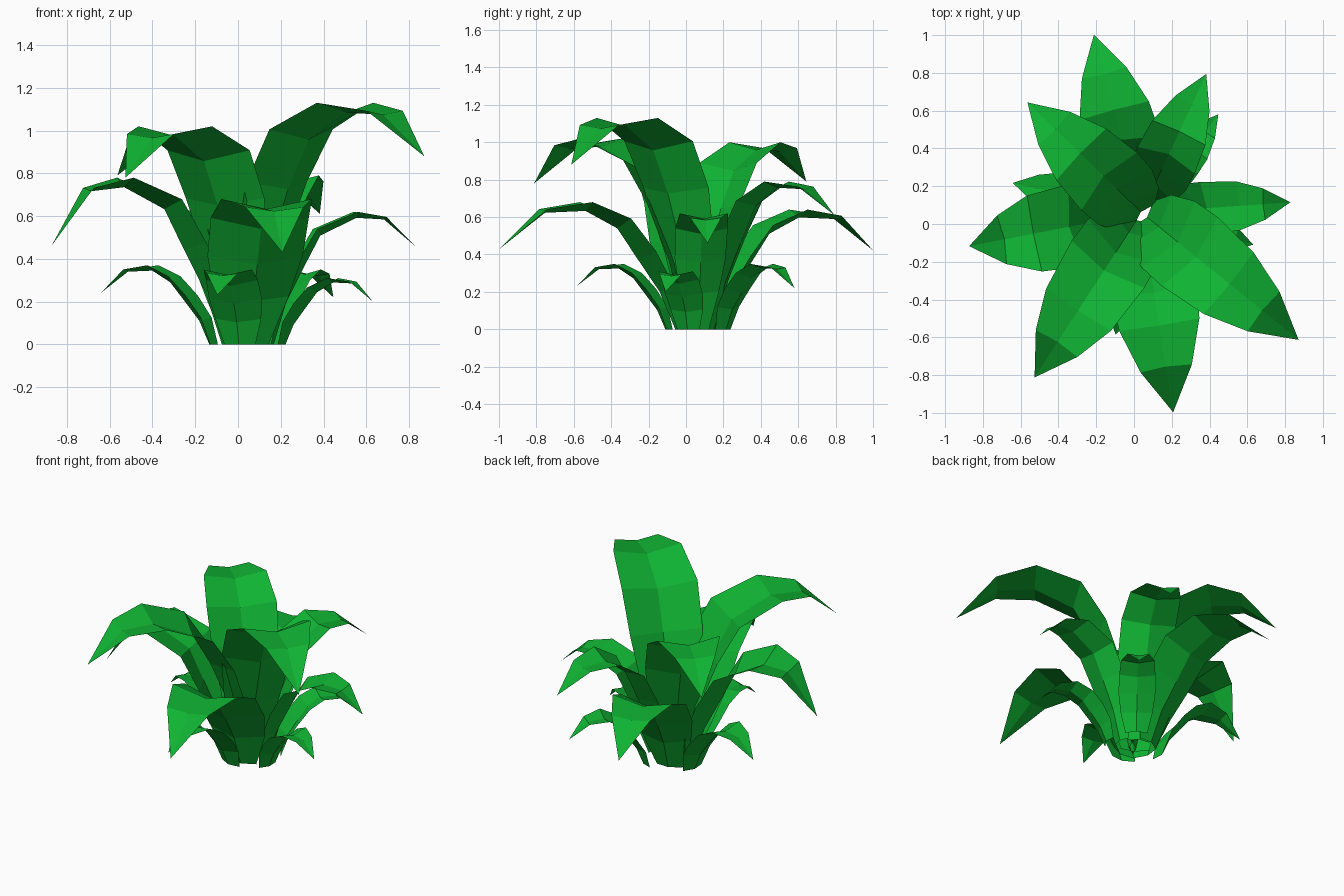
import bpy
from math import sin, cos, radians
from mathutils import Vector

if "Cube" in bpy.data.objects:
    bpy.data.objects.remove(bpy.data.objects["Cube"])

green = bpy.data.materials.new("leaf_green")
green.use_nodes = True
colour = (0.005, 0.45, 0.033, 1)
green.diffuse_color = colour
green.node_tree.nodes["Principled BSDF"].inputs["Base Color"].default_value = colour

CENTRE = Vector((0.04, 0.06, 0))

# Rising part of each tier as (fraction of reach, fraction of peak, relative width)
STEMS = {
    "tall": [(0, 0, 0.42), (0.05, 0.36, 0.82), (0.16, 0.67, 1.07), (0.3, 0.89, 1.12)],
    "middle": [(0, 0, 0.42), (0.06, 0.33, 0.82), (0.17, 0.61, 1.05), (0.31, 0.87, 1.08)],
    "low": [(0, 0, 0.65), (0.07, 0.34, 0.95), (0.2, 0.62, 1.1), (0.35, 0.86, 1.08)],
}
FOLDS = (0.16, 0.17, 0.17, 0.14, 0.11, 0.08)


def leaf(tier, place, angle, reach, tip_z, peak_z, width, root, bend):
    """Arching blade with a folded midrib, tapering to a point."""
    a = radians(angle)
    out = Vector((cos(a), sin(a), 0))
    side = Vector((-sin(a), cos(a), 0))
    rows = [(f, z * peak_z, w) for f, z, w in STEMS[tier]]
    rows += [(bend, peak_z, 1),
             ((1 + bend) / 2, peak_z - 0.15 * (peak_z - tip_z), 0.64),
             (1, tip_z, 0)]
    path = [CENTRE + out * (root + (reach - root) * f) + Vector((0, 0, z))
            for f, z, w in rows]

    verts, faces = [], []
    for i, fold in enumerate(FOLDS):
        # The midrib is pushed to the underside, square to the arc
        tangent = path[i + 1] - path[max(i - 1, 0)]
        normal = tangent.cross(side).normalized() if i else -out
        w = width * rows[i][2]
        half = side * w / 2
        verts += [path[i] - half, path[i] - normal * w * fold, path[i] + half]
    verts.append(path[-1])
    for b in range(0, len(verts) - 4, 3):
        faces += [(b, b + 3, b + 4, b + 1), (b + 1, b + 4, b + 5, b + 2)]
    b, t = len(verts) - 4, len(verts) - 1
    faces += [(b, t, b + 1), (b + 1, t, b + 2)]

    name = f"{tier}_leaf_{place}"
    mesh = bpy.data.meshes.new(name)
    mesh.from_pydata(verts, [], faces)
    mesh.materials.append(green)
    mesh.update()
    bpy.context.collection.objects.link(bpy.data.objects.new(name, mesh))


# Each leaf: angle, reach, tip height, peak height, width, root radius, bend
leaf("tall", "front_left", -39, 1.07, 0.88, 1.13, 0.42, 0.01, 0.55)
leaf("tall", "front_right", -123, 1.04, 0.78, 1.02, 0.41, 0.02, 0.58)
leaf("tall", "back_right", 136, 0.84, 0.79, 1.0, 0.38, -0.02, 0.54)

leaf("middle", "right", 191, 0.93, 0.46, 0.78, 0.41, 0.09, 0.58)
leaf("middle", "front", -81, 1.07, 0.43, 0.68, 0.43, 0.09, 0.52)
leaf("middle", "back_left", 65, 0.81, 0.61, 0.79, 0.31, 0.08, 0.53)
leaf("middle", "back", 105, 0.975, 0.42, 0.64, 0.38, 0.09, 0.53)
leaf("middle", "left", 4, 0.79, 0.46, 0.62, 0.26, 0.11, 0.59)

leaf("low", "right", 167, 0.7, 0.24, 0.37, 0.23, 0.155, 0.54)
leaf("low", "back_left", 52, 0.66, 0.22, 0.35, 0.2, 0.175, 0.54)
leaf("low", "left", -16, 0.615, 0.2, 0.31, 0.19, 0.17, 0.56)
leaf("low", "front", -102, 0.66, 0.23, 0.35, 0.23, 0.15, 0.54)
